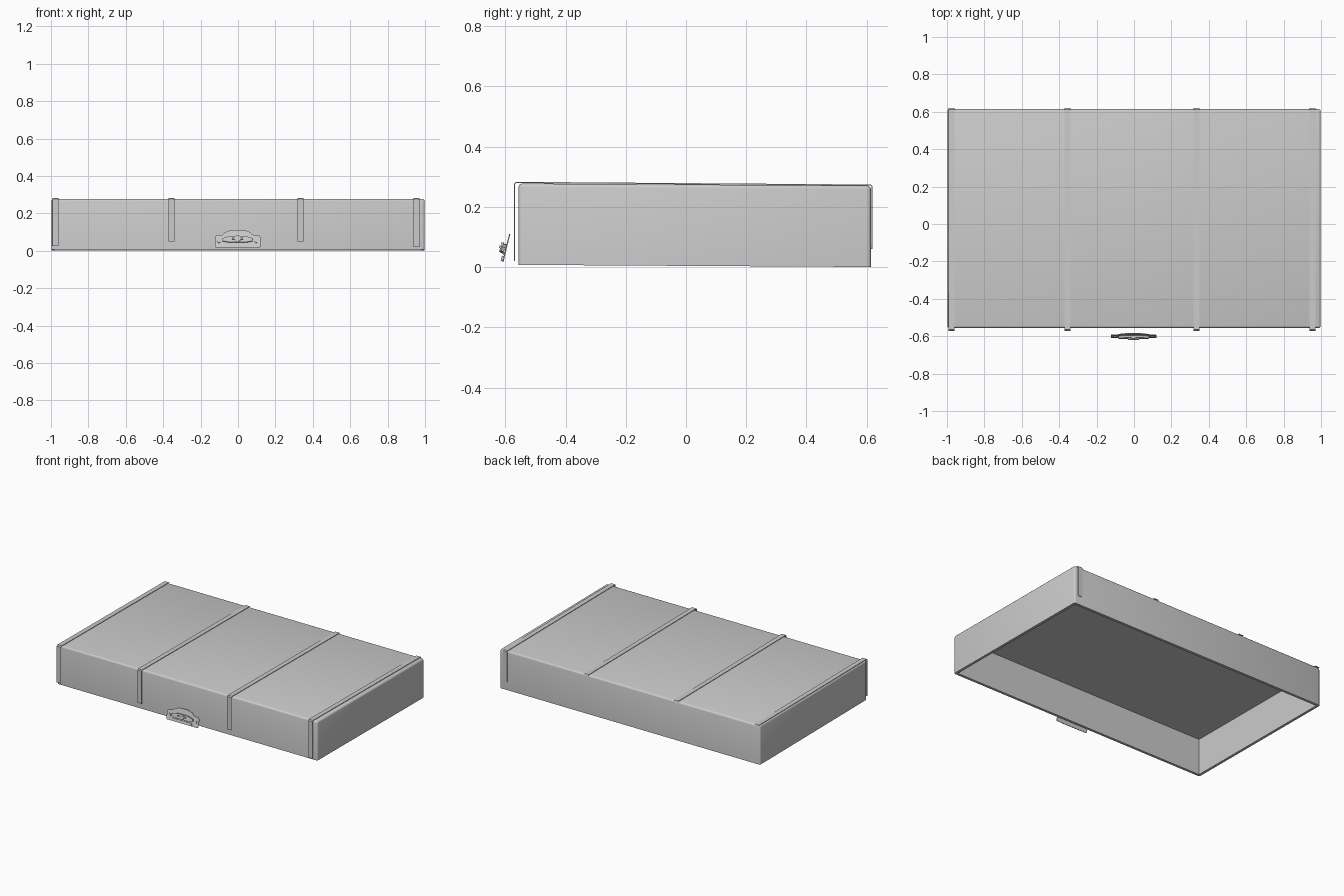
import bpy, bmesh, math
from mathutils import Matrix, Vector

cube = bpy.data.objects.get("Cube")
if cube:
    bpy.data.objects.remove(cube, do_unlink=True)

grey = bpy.data.materials.new("plain_grey")
grey.use_nodes = True
grey.diffuse_color = (0.6, 0.6, 0.6, 1)
grey.node_tree.nodes["Principled BSDF"].inputs["Base Color"].default_value = (0.6, 0.6, 0.6, 1)


def finish(name, bm, smooth=False):
    mesh = bpy.data.meshes.new(name)
    bm.to_mesh(mesh)
    bm.free()
    mesh.materials.append(grey)
    obj = bpy.data.objects.new(name, mesh)
    bpy.context.collection.objects.link(obj)
    if smooth:
        bpy.ops.object.select_all(action="DESELECT")
        obj.select_set(True)
        bpy.context.view_layer.objects.active = obj
        bpy.ops.object.shade_smooth_by_angle(angle=math.radians(40))
    return obj


def lean(y):
    """The lid rests slightly higher at the front."""
    return 0.004 - 0.006 * y


def prism(points, axis, start, depth):
    """Extrude a closed 2D outline along x or y."""
    bm = bmesh.new()
    if axis == "x":
        verts = [bm.verts.new((start, a, b)) for a, b in points]
        move = Vector((depth, 0, 0))
    else:
        verts = [bm.verts.new((a, start, b)) for a, b in points]
        move = Vector((0, depth, 0))
    face = bm.faces.new(verts)
    out = bmesh.ops.extrude_face_region(bm, geom=[face])
    moved = [g for g in out["geom"] if isinstance(g, bmesh.types.BMVert)]
    bmesh.ops.translate(bm, verts=moved, vec=move)
    bmesh.ops.recalc_face_normals(bm, faces=bm.faces)
    return bm


# Hollow lid, open underneath, with softly rounded outer edges
FRONT, BACK, TOP, WALL = -0.556, 0.614, 0.27, 0.018
bm = bmesh.new()
bmesh.ops.create_cube(bm, size=1)
for v in bm.verts:
    v.co = (v.co.x * 1.996, v.co.y * (BACK - FRONT) + (FRONT + BACK) / 2, (v.co.z + 0.5) * TOP)
bm.normal_update()
floor = next(f for f in bm.faces if f.normal.z < -0.9)
rounded = [e for e in bm.edges if e not in floor.edges[:]]
bmesh.ops.bevel(bm, geom=rounded, offset=0.012, segments=3, profile=0.5, affect="EDGES")
bm.normal_update()
floor = next(f for f in bm.faces if f.normal.z < -0.9 and len(f.verts) > 4)
bmesh.ops.inset_region(bm, faces=[floor], thickness=WALL, use_even_offset=True)
out = bmesh.ops.extrude_face_region(bm, geom=[floor])
for g in out["geom"]:
    if isinstance(g, bmesh.types.BMVert):
        g.co.z = TOP - WALL
if floor.is_valid:
    bmesh.ops.delete(bm, geom=[floor], context="FACES")
for v in bm.verts:
    v.co.z += lean(v.co.y)
bmesh.ops.recalc_face_normals(bm, faces=bm.faces)
finish("lid_shell", bm, True)


# Thin straps running over the top and down the front
def strap(name, x, low, back_low=None):
    t, w = 0.004, 0.032
    path = [(-0.571, low), (-0.571, 0.277), (-0.565, 0.283), (0.613, 0.274), (0.619, 0.269)]
    inner = [(-0.567, low), (-0.567, 0.276), (-0.564, 0.279), (0.612, 0.27), (0.616, 0.267)]
    if back_low is not None:
        path.append((0.619, back_low))
        inner.append((0.619 - t, back_low))
    bm = prism(path + inner[::-1], "x", x - w / 2, w)
    # The strap's face side is turned inward
    bmesh.ops.reverse_faces(bm, faces=bm.faces[:])
    finish(name, bm)


strap("strap_right_outer", -0.975, 0.025)
strap("strap_right_inner", -0.355, 0.05)
strap("strap_left_inner", 0.333, 0.05)
strap("strap_left_outer", 0.955, 0.02, 0.06)

# Latch in front of the lid, tilted so its top leans back
tilt = Matrix.Translation((-0.002, -0.599, 0.062)) @ Matrix.Rotation(-0.24, 4, "X")


def latch_piece(name, half, y, depth, smooth=False):
    outline = half + [(-a, b) for a, b in half[::-1]]
    bm = prism(outline, "y", y, depth)
    bm.transform(tilt)
    finish(name, bm, smooth)


latch_piece("latch_plate", [(0.118, -0.046), (0.122, -0.04), (0.122, 0.01), (0.114, 0.021),
                            (0.082, 0.024), (0.066, 0.038), (0.045, 0.047), (0.02, 0.05)], 0, 0.004)
latch_piece("latch_bridge", [(0.05, -0.018), (0.08, -0.012), (0.082, 0.002),
                             (0.05, 0.012), (0.02, 0.014)], -0.012, 0.012)
latch_piece("latch_foot", [(0.075, -0.044), (0.075, -0.026)], -0.006, 0.006)

# Turn knob, its grip and the side rivets
def disc(name, x, z, radius, depth, y):
    bm = bmesh.new()
    bmesh.ops.create_cone(bm, cap_ends=True, segments=20, radius1=radius, radius2=radius, depth=depth,
                          matrix=Matrix.Translation((x, y, z)) @ Matrix.Rotation(math.pi / 2, 4, "X"))
    bm.transform(tilt)
    finish(name, bm, True)


disc("latch_knob", 0, 0, 0.017, 0.008, -0.014)
latch_piece("latch_grip", [(0.03, -0.004), (0.03, 0.004)], -0.021, 0.008)
for side, name in ((-1, "right"), (1, "left")):
    disc("latch_rivet_" + name, side * 0.1, -0.012, 0.009, 0.006, -0.002)
